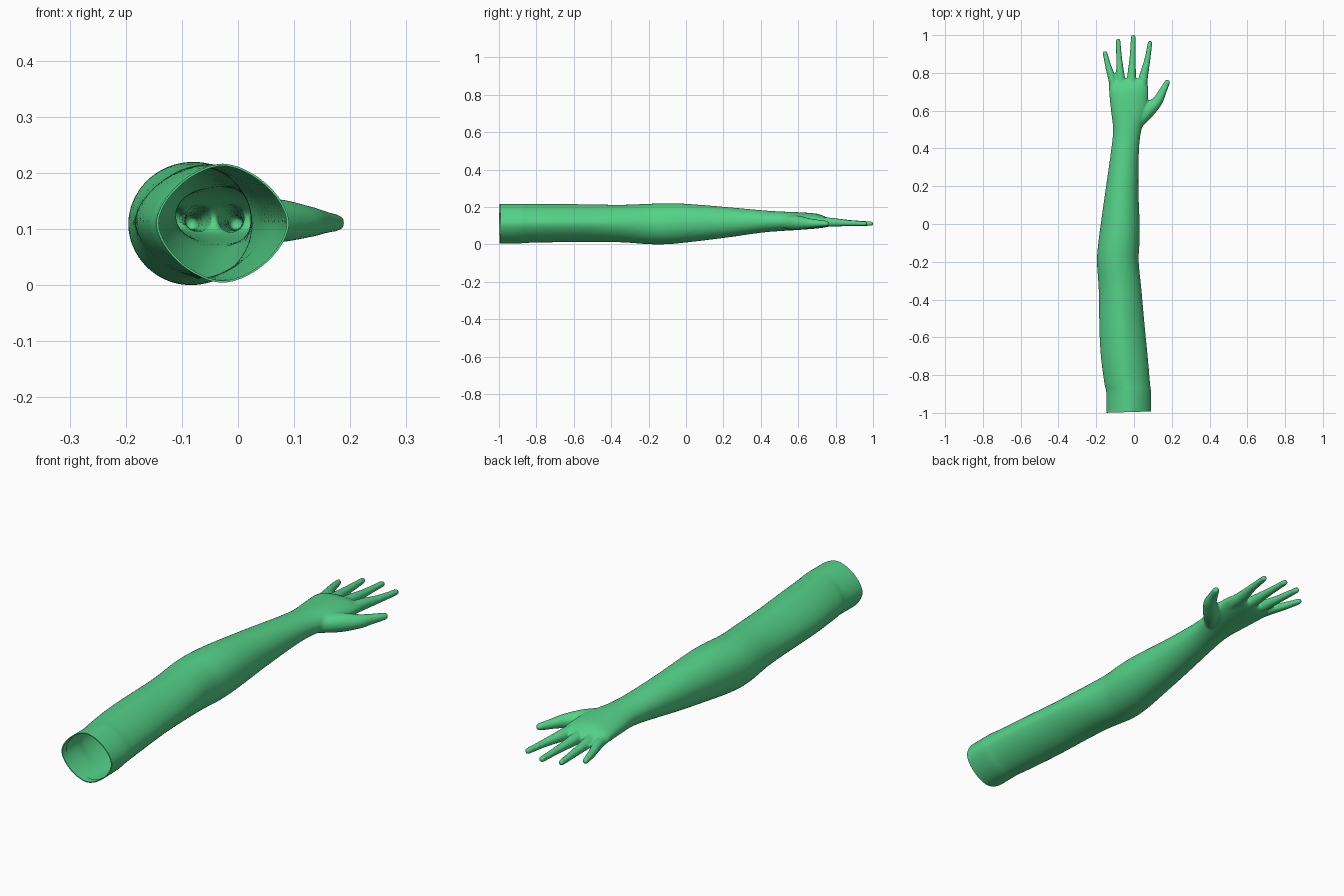
import bpy
import bmesh
from math import cos, sin, pi
from mathutils import Vector

cube = bpy.data.objects.get("Cube")
if cube:
    bpy.data.objects.remove(cube, do_unlink=True)

green = bpy.data.materials.new("glove_green")
green.use_nodes = True
green.diffuse_color = (0.09, 0.65, 0.25, 1)
green.node_tree.nodes["Principled BSDF"].inputs["Base Color"].default_value = green.diffuse_color


def spline(rows, steps=6):
    """Smooth curve through rows of values."""
    rows = [Vector(r) for r in rows]
    last = len(rows) - 1
    out = []
    for i in range(last):
        a, b, c, d = rows[max(i - 1, 0)], rows[i], rows[i + 1], rows[min(i + 2, last)]
        for s in range(steps):
            t = s / steps
            out.append(b + (c - a) * t / 2 + (a * 2 - b * 5 + c * 4 - d) * t * t / 2
                       + (b * 3 - a - c * 3 + d) * t ** 3 / 2)
    return out + [rows[-1]]


def loft(bm, rings):
    """Closed tube through rings of points."""
    loops = [[bm.verts.new(p) for p in ring] for ring in rings]
    n = len(loops[0])
    for a, b in zip(loops, loops[1:]):
        for i in range(n):
            j = (i + 1) % n
            bm.faces.new((a[i], a[j], b[j], b[i]))
    bm.faces.new(loops[0][::-1])
    bm.faces.new(loops[-1])


def oval(centre, side, rx, rz, power=2, n=40):
    """Rounded section in the plane of side and z."""
    pts = []
    for i in range(n):
        c, s = cos(2 * pi * i / n), sin(2 * pi * i / n)
        k = (abs(c) ** power + abs(s) ** power) ** (-1 / power)
        pts.append(centre + side * (c * k * rx) + Vector((0, 0, s * k * rz)))
    return pts


def finger(bm, rows):
    """Tapered finger with a round tip; rows are x, y, z, radius."""
    path = spline(rows)
    rings = []
    for i, p in enumerate(path):
        way = (path[min(i + 1, len(path) - 1)] - path[max(i - 1, 0)]).to_3d().normalized()
        side = way.cross(Vector((0, 0, 1))).normalized()
        rings.append(oval(p.to_3d(), side, p.w, p.w, n=20))
    for step in range(1, 6):
        a = step * pi / 11
        r = p.w * cos(a)
        rings.append(oval(p.to_3d() + way * p.w * sin(a), side, r, r, n=20))
    loft(bm, rings)


bm = bmesh.new()

# Arm and palm: y, left edge, right edge, underside, top (as 2D pairs)
SECTIONS = [
    (-1.06, -.147, .092, .003, .217), (-.9, -.147, .091, .005, .217),
    (-.84, -.158, .085, .008, .216), (-.7, -.176, .073, .011, .216),
    (-.55, -.184, .058, .012, .215), (-.35, -.187, .040, .011, .212),
    (-.2, -.196, .025, .001, .217), (-.1, -.189, .029, .001, .220),
    (0, -.176, .030, .010, .217), (.2, -.148, .023, .034, .201),
    (.4, -.120, .027, .062, .183), (.5, -.111, .040, .071, .176),
    (.6, -.122, .070, .077, .172), (.7, -.132, .075, .085, .164),
    (.75, -.131, .072, .092, .145), (.768, -.120, .065, .102, .130),
]
rings = []
for y, x0, x1, z0, z1 in spline(SECTIONS):
    power = 1.65 if y < -.5 else min(2, 1.65 + (y + .5))
    rings.append(oval(Vector(((x0 + x1) / 2, y, (z0 + z1) / 2)), Vector((1, 0, 0)),
                      (x1 - x0) / 2, (z1 - z0) / 2, power))
loft(bm, rings)

# Four fingers: base x, tip x, tip y, base radius
for base, tip, end, r in ((-.114, -.153, .918, .021), (-.070, -.084, .984, .024),
                          (-.013, -.004, 1.003, .025), (.047, .085, .972, .025)):
    mid = base + (tip - base) * .6
    finger(bm, [(base * .85, .66, .122, r), (base, .76, .119, r),
                (mid, .76 + (end - .76) * .5, .114, .0165),
                (tip, end - .013, .111, .0125)])

# Thumb
finger(bm, [(.0, .52, .117, .035), (.068, .595, .115, .039), (.122, .648, .113, .029),
            (.151, .70, .112, .021), (.176, .75, .111, .015)])

bmesh.ops.recalc_face_normals(bm, faces=bm.faces)
mesh = bpy.data.meshes.new("glove")
bm.to_mesh(mesh)
bm.free()
glove = bpy.data.objects.new("long_glove", mesh)
bpy.context.collection.objects.link(glove)

# Fuse hand and arm into one soft skin
fuse = glove.modifiers.new("fuse", "REMESH")
fuse.mode = "VOXEL"
fuse.voxel_size = 0.006
soft = glove.modifiers.new("soften", "SMOOTH")
soft.factor = 0.5
soft.iterations = 5
skin = bpy.data.meshes.new_from_object(glove.evaluated_get(bpy.context.evaluated_depsgraph_get()))
glove.modifiers.clear()
glove.data = skin

# Open the cuff and turn its rim inwards
bm = bmesh.new()
bm.from_mesh(skin)
bmesh.ops.bisect_plane(bm, geom=bm.verts[:] + bm.edges[:] + bm.faces[:], dist=1e-5,
                       plane_co=(0, -.995, 0), plane_no=(.03, -1, 0), clear_outer=True)
rim = [e for e in bm.edges if e.is_boundary]
for scale, shift in ((.965, 0), (1, .03)):
    new = bmesh.ops.extrude_edge_only(bm, edges=rim)["geom"]
    for v in (g for g in new if isinstance(g, bmesh.types.BMVert)):
        v.co.x = -.028 + (v.co.x + .028) * scale
        v.co.z = .11 + (v.co.z - .11) * scale
        v.co.y += shift
    rim = [g for g in new if isinstance(g, bmesh.types.BMEdge)]
bm.to_mesh(skin)
bm.free()

skin.materials.clear()
skin.materials.append(green)
bpy.ops.object.select_all(action="DESELECT")
glove.select_set(True)
bpy.context.view_layer.objects.active = glove
bpy.ops.object.shade_smooth_by_angle(angle=pi / 4)
